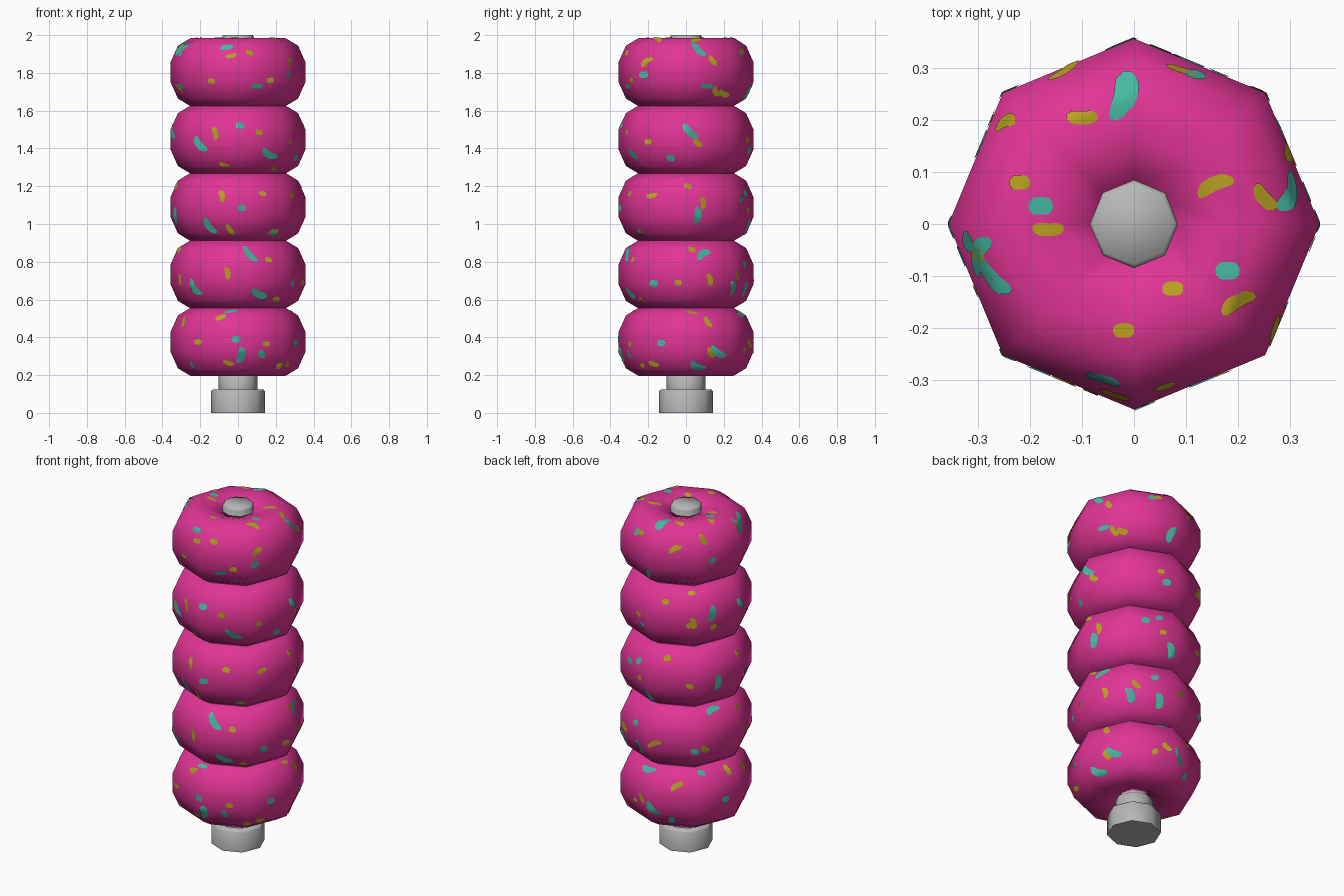
import bpy, bmesh, math
from mathutils import Vector
from mathutils.bvhtree import BVHTree

if "Cube" in bpy.data.objects:
    bpy.data.objects.remove(bpy.data.objects["Cube"])


def material(name, rgb):
    m = bpy.data.materials.new(name)
    m.diffuse_color = (*rgb, 1)
    m.use_nodes = True
    m.node_tree.nodes["Principled BSDF"].inputs["Base Color"].default_value = m.diffuse_color
    return m


PINK = material("pink glaze", (0.75, 0.035, 0.30))
TEAL = material("teal sprinkle", (0.06, 0.48, 0.35))
YELLOW = material("yellow sprinkle", (0.48, 0.35, 0.015))
GREY = material("grey rod", (0.47, 0.47, 0.47))
SIDES, PITCH, FIRST = 8, 0.357, 0.376


def lathe(name, profile, mat, closed, angle):
    """Spin an (r, z) profile round z in eight steps."""
    bm = bmesh.new()
    rows = []
    for i in range(SIDES):
        t = math.tau * i / SIDES
        rows.append([bm.verts.new((r * math.cos(t), r * math.sin(t), z)) for r, z in profile])
    n = len(profile)
    for i in range(SIDES):
        a, b = rows[i], rows[(i + 1) % SIDES]
        for j in range(n if closed else n - 1):
            k = (j + 1) % n
            bm.faces.new((a[j], b[j], b[k], a[k]))
    if not closed:
        bm.faces.new([r[0] for r in reversed(rows)])
        bm.faces.new([r[-1] for r in rows])
    bmesh.ops.recalc_face_normals(bm, faces=bm.faces)
    tree = BVHTree.FromBMesh(bm)
    finish(name, bm, [mat], angle)
    return tree


def finish(name, bm, mats, angle):
    me = bpy.data.meshes.new(name)
    bm.to_mesh(me)
    bm.free()
    for m in mats:
        me.materials.append(m)
    ob = bpy.data.objects.new(name, me)
    bpy.context.collection.objects.link(ob)
    bpy.ops.object.select_all(action='DESELECT')
    ob.select_set(True)
    bpy.context.view_layer.objects.active = ob
    bpy.ops.object.shade_smooth_by_angle(angle=math.radians(angle))


# Sprinkle shapes: colour (0 teal, 1 yellow), length, width, tilt in degrees, bend
KINDS = {
    "t": (0, 0.046, 0.034, 0, 0), "t-": (0, 0.07, 0.026, -10, 0),
    "T|": (0, 0.085, 0.04, 80, 2.5), "T\\": (0, 0.1, 0.036, -40, 2.5), "T/": (0, 0.09, 0.036, 45, -2.5),
    "y": (1, 0.04, 0.028, 0, 0), "y-": (1, 0.06, 0.025, 0, 1.5),
    "Y|": (1, 0.066, 0.03, 100, 3), "Y\\": (1, 0.062, 0.03, -45, 3), "Y/": (1, 0.075, 0.028, 25, -3),
}


def sprinkle(bm, trees, centre, right, up, u, v, kind):
    """Find a spot along a view, then wrap a thin bean-shaped patch onto it."""
    colour, length, width, tilt, bend = KINDS[kind]
    away = right.cross(up)
    start = centre + right * u + up * v + away * 3
    hits = [t.ray_cast(start, -away) for t in trees]
    hits = [(h[3], i, h[0]) for i, h in enumerate(hits) if h[0] is not None]
    if not hits:
        return
    _, ring, spot = min(hits, key=lambda h: h[0])
    core = Vector((spot.x, spot.y, 0)).normalized() * 0.2
    core.z = FIRST + PITCH * ring
    out = (spot - core).normalized()
    ax = (right - out * right.dot(out)).normalized()
    ay = out.cross(ax)
    ct, st = math.cos(math.radians(tilt)), math.sin(math.radians(tilt))
    steps, grid = 8, []
    for i in range(steps + 1):
        s = 2 * i / steps - 1
        half = width / 2 * (max(0.12, 1 - s ** 4)) ** 0.5
        line = []
        for side in (-1, -0.4, 0.4, 1):
            a = s * length / 2
            b = side * half + bend * (a * a - length ** 2 / 12) * 2
            p = spot + ax * (a * ct - b * st) + ay * (a * st + b * ct)
            hit, normal, _, _ = trees[ring].ray_cast(p + out * 0.08, -out)
            if hit is None:
                return
            line.append(hit + normal * 0.0025)
        grid.append([bm.verts.new(p) for p in line])
    for a, b in zip(grid, grid[1:]):
        for j in range(3):
            f = bm.faces.new((a[j], b[j], b[j + 1], a[j + 1]))
            f.material_index = colour
            f.normal_update()
            if f.normal.dot(out) < 0:
                f.normal_flip()


# Sprinkle spots (sideways, upward, kind) as seen from each side
FRONT = [
    (-.06, 1.935, "t-"), (-.035, 1.89, "y-"), (.06, 1.905, "y"), (-.14, 1.755, "y"), (.1, 1.73, "t-"),
    (.17, 1.76, "y"), (-.31, 1.72, "Y/"), (.265, 1.79, "t"), (-.3, 1.93, "y"),
    (-.12, 1.48, "Y|"), (-.2, 1.42, "T\\"), (.01, 1.52, "t"), (.11, 1.485, "y"), (.165, 1.37, "T\\"),
    (-.07, 1.31, "y-"), (-.085, 1.15, "Y|"), (.02, 1.085, "t"), (.13, 1.16, "y"), (-.15, .99, "T\\"),
    (-.04, .97, "Y\\"), (.185, .955, "y-"), (.06, .84, "T\\"), (-.055, .74, "Y|"), (-.23, .66, "T\\"),
    (.11, .63, "T\\"), (.16, .81, "y"), (.2, .6, "y"), (-.09, .505, "y-"), (-.04, .535, "t-"),
    (-.21, .375, "y"), (-.01, .39, "t"), (.15, .365, "y"), (.015, .305, "T|"), (-.05, .265, "y-"),
    (-.24, .25, "t"), (.22, .25, "y"),
]
RIGHT = [
    (.06, 1.93, "T\\"), (.14, 1.865, "Y\\"), (-.21, 1.86, "Y/"), (-.225, 1.79, "t"), (.11, 1.73, "t-"),
    (.2, 1.69, "Y\\"), (.02, 1.49, "T\\"), (.06, 1.43, "Y\\"), (-.2, 1.435, "y"), (-.08, 1.35, "t"),
    (-.22, 1.295, "y"), (.09, 1.11, "Y|"), (.06, 1.045, "T|"), (-.18, 1.15, "y-"), (.01, 1.2, "y"),
    (-.24, .95, "t"), (.125, .705, "Y|"), (-.04, .69, "y"), (-.17, .685, "t"), (.09, .84, "T/"),
    (.03, .865, "y"), (.25, .66, "T|"), (-.13, .37, "t"), (.17, .32, "T\\"), (.115, .48, "Y\\"),
    (.06, .245, "T\\"), (-.17, .26, "y-"), (.03, .53, "y-"), (-.3, .31, "t"), (.31, .33, "y"),
]
TOP = [
    (-.015, .255, "T|"), (-.1, .205, "y-"), (-.22, .08, "y"), (-.18, .035, "t"), (-.165, -.01, "y-"),
    (-.275, -.1, "T\\"), (.155, .075, "Y/"), (.25, .05, "Y\\"), (.18, -.09, "t"), (.2, -.15, "Y/"),
    (-.02, -.205, "y"), (.075, -.125, "y"), (.09, .295, "y-"),
]
BACK_LEFT = [
    (-.26, .76, "t"), (-.06, .67, "Y/"), (-.12, .81, "T/"), (.14, .61, "t"), (.09, .72, "Y\\"), (.28, .77, "t"),
    (.14, .32, "T|"), (.04, .27, "Y|"), (-.11, .385, "y"), (.03, .43, "y"), (.145, .25, "y"),
    (.17, -.05, "T|"), (.02, -.07, "y"), (-.1, .08, "y"), (-.25, .065, "t"), (.14, -.2, "T/"),
    (-.17, -.38, "Y/"), (.1, -.41, "Y\\"), (.05, -.425, "t"), (-.27, -.27, "t"), (-.18, -.735, "T\\"),
    (-.05, -.61, "Y/"), (.21, -.68, "t"), (.22, -.52, "Y\\"), (-.2, -.52, "T\\"), (.08, -.54, "t"),
]
BACK_BELOW = [
    (.22, .73, "T/"), (-.08, .76, "Y\\"), (.2, .47, "t"), (.17, .53, "y"), (.34, .4, "y"), (.09, .27, "t"),
    (.22, .1, "T|"), (.18, .2, "y"), (.16, -.17, "T|"), (.04, -.075, "Y\\"), (.34, -.12, "y"),
    (.2, -.42, "Y\\"), (.28, -.58, "t"), (-.12, -.45, "Y\\"),
]


def view(azimuth, elevation):
    """Right and up axes of a camera circling from the front (-y)."""
    a, e = math.radians(azimuth), math.radians(elevation)
    right = Vector((math.cos(a), math.sin(a), 0))
    away = Vector((math.sin(a) * math.cos(e), -math.cos(a) * math.cos(e), math.sin(e)))
    return right, away.cross(right)


# Five stacked rings, rounded outside with a shallow dimple round the rod
trees = []
for n in range(5):
    zc = FIRST + PITCH * n
    half = [(.357, .053), (.318, .14), (.25, .181), (.172, .178), (.075, .15)]
    section = [(r, zc + h) for r, h in half] + [(r, zc - h) for r, h in reversed(half)]
    trees.append(lathe(f"ring_{n + 1}", section, PINK, True, 80))

# Sprinkles scattered over the rings
bm = bmesh.new()
base, mid = Vector((0, 0, 0)), Vector((0, 0, 1))
for spots, centre, axes in ((FRONT, base, view(0, 0)), (RIGHT, base, view(90, 0)), (TOP, base, view(0, 90)),
                            (BACK_LEFT, mid, view(215, 24)), (BACK_BELOW, mid, view(135, -29))):
    for u, v, kind in spots:
        sprinkle(bm, trees, centre, *axes, u, v, kind)
# Left side is not shown straight on, so reuse the lower spots of the right side
for u, v, kind in RIGHT[::2]:
    if u > 0:
        sprinkle(bm, trees, base, *view(270, 0), u, v, kind)
finish("sprinkles", bm, [TEAL, YELLOW], 60)

# Stepped rod through the middle
lathe("rod", [(.144, 0), (.144, .114), (.134, .125), (.103, .125), (.103, .2),
              (.085, .215), (.085, 1.99), (.078, 2.0)], GREY, False, 60)
